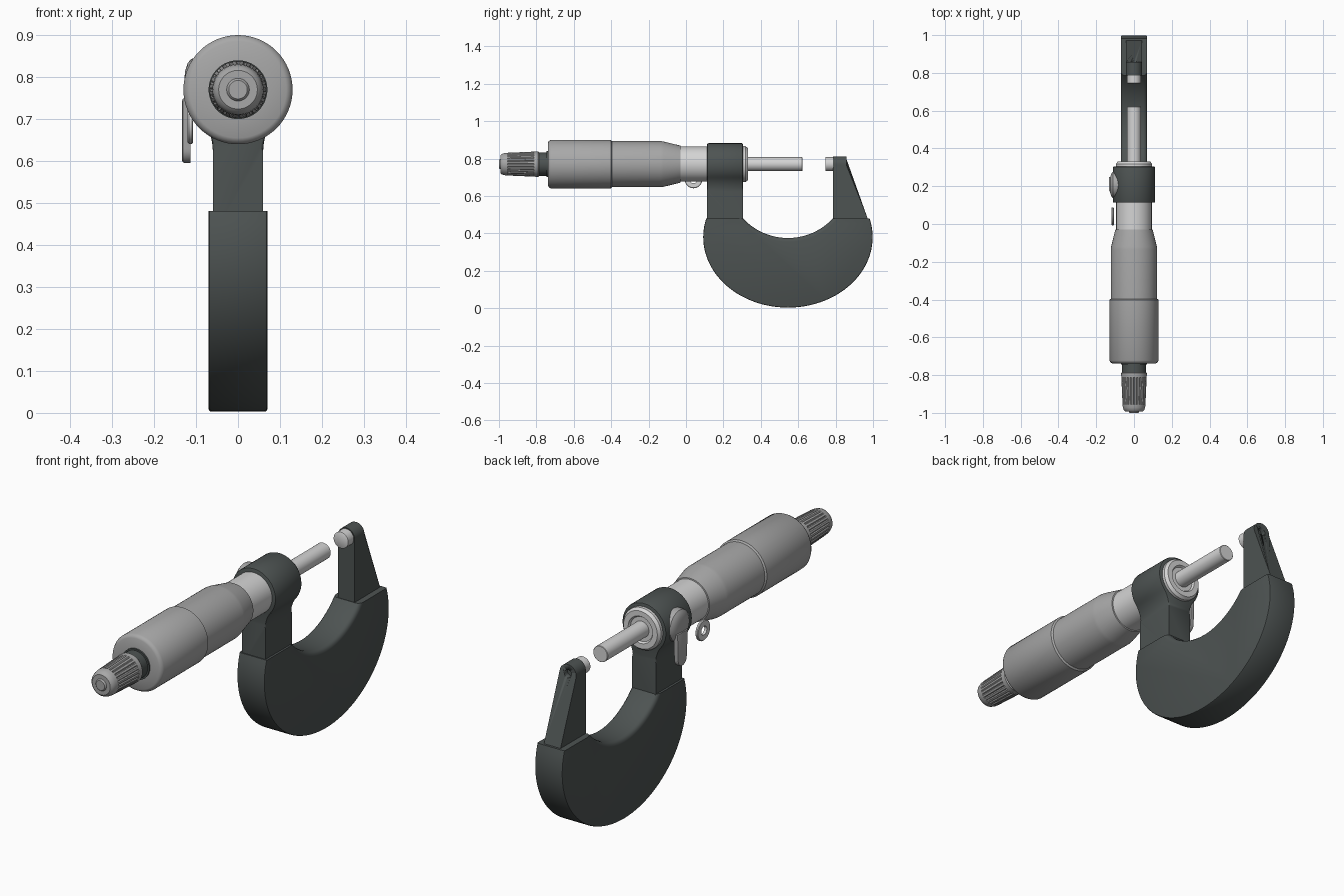
import bpy, bmesh, math
from mathutils import Vector

if "Cube" in bpy.data.objects:
    bpy.data.objects.remove(bpy.data.objects["Cube"])

AXIS_Z = 0.77  # height of the measuring axis


def material(name, rgb):
    m = bpy.data.materials.new(name)
    m.diffuse_color = (*rgb, 1)
    m.use_nodes = True
    m.node_tree.nodes["Principled BSDF"].inputs["Base Color"].default_value = m.diffuse_color
    return m


DARK = material("dark grey paint", (0.075, 0.087, 0.085))
SATIN = material("satin grey steel", (0.39, 0.39, 0.39))
LIGHT = material("light steel", (0.66, 0.66, 0.66))


def finish(bm, name, mat, angle=35):
    bmesh.ops.recalc_face_normals(bm, faces=bm.faces)
    me = bpy.data.meshes.new(name)
    bm.to_mesh(me)
    bm.free()
    me.materials.append(mat)
    me.polygons.foreach_set("use_smooth", [True] * len(me.polygons))
    me.set_sharp_from_angle(angle=math.radians(angle))
    ob = bpy.data.objects.new(name, me)
    bpy.context.collection.objects.link(ob)
    return ob


def lathe(name, mat, profile, n=64, center=(0, 0, AXIS_Z), axis="Y", grooves=()):
    """Revolve (position, radius) pairs; grooves lists profile rows with knurling."""
    bm = bmesh.new()
    c = Vector(center)
    rings = []
    for row, (p, r) in enumerate(profile):
        ring = []
        for i in range(n):
            a = 2 * math.pi * i / n
            rr = r - 0.004 if row in grooves and i % 4 == 0 else r
            u, v = rr * math.cos(a), rr * math.sin(a)
            ring.append(bm.verts.new(c + Vector((u, p, v) if axis == "Y" else (p, u, v))))
        rings.append(ring)
    for a, b in zip(rings, rings[1:]):
        for i in range(n):
            j = (i + 1) % n
            bm.faces.new((a[i], a[j], b[j], b[i]))
    if profile[0] == profile[-1]:
        bmesh.ops.remove_doubles(bm, verts=bm.verts, dist=1e-5)
    else:
        bm.faces.new(rings[0])
        bm.faces.new(rings[-1])
    return finish(bm, name, mat)


def prism(points, lo, hi, axis):
    """Extrude a 2D outline along X (points are y,z) or Y (points are x,z)."""
    bm = bmesh.new()
    place = (lambda p, d: (d, *p)) if axis == "X" else (lambda p, d: (p[0], d, p[1]))
    a = [bm.verts.new(place(p, lo)) for p in points]
    b = [bm.verts.new(place(p, hi)) for p in points]
    bm.faces.new(a)
    bm.faces.new(b)
    for i in range(len(a)):
        j = (i + 1) % len(a)
        bm.faces.new((a[i], a[j], b[j], b[i]))
    bmesh.ops.recalc_face_normals(bm, faces=bm.faces)
    return bm


def bevel(bm, test, offset, segments=2):
    edges = [e for e in bm.edges if test(e)]
    bmesh.ops.bevel(bm, geom=edges, offset=offset, segments=segments,
                    profile=0.5, affect="EDGES", clamp_overlap=True)


def arc(cx, cz, rx, rz, a0, a1, n):
    return [(cx + rx * math.cos(a0 + (a1 - a0) * i / n),
             cz + rz * math.sin(a0 + (a1 - a0) * i / n)) for i in range(n + 1)]


# Frame: crescent grip
t = math.asin(0.10 / 0.375)
outer = arc(0.545, 0.38, 0.453, 0.377, math.pi - t, 2 * math.pi + t, 56)
s = math.asin(0.24 / 0.327)
inner = arc(0.545, 0.702, 0.327, 0.327, -math.pi / 2 + s, -math.pi / 2 - s, 28)
bm = prism(outer + inner, -0.07, 0.07, "X")


def inner_rim(e):
    m = (e.verts[0].co + e.verts[1].co) / 2
    flat = abs(e.verts[0].co.x - e.verts[1].co.x) < 1e-5 and abs(m.x) > 0.069
    return flat and math.hypot(m.y - 0.545, m.z - 0.702) < 0.329 and m.z < 0.479


def outer_rim(e):
    m = (e.verts[0].co + e.verts[1].co) / 2
    flat = abs(e.verts[0].co.x - e.verts[1].co.x) < 1e-5 and abs(m.x) > 0.069
    d = math.hypot((m.y - 0.545) / 0.453, (m.z - 0.38) / 0.377)
    return flat and d > 0.99 and m.z < 0.475


bevel(bm, inner_rim, 0.02, 3)
bevel(bm, outer_rim, 0.006, 2)
finish(bm, "frame_grip", DARK)

# Frame: spindle hub with neck, flared where they meet
fr, hub_r, neck = 0.12, 0.112, 0.06
zc = AXIS_Z - math.sqrt((hub_r + fr) ** 2 - (neck + fr) ** 2)
ang = math.atan2(zc - AXIS_Z, neck + fr)
right = arc(neck + fr, zc, fr, fr, math.pi, math.pi + ang, 8)
top = arc(0, AXIS_Z, hub_r, hub_r, ang, math.pi - ang, 44)
left = [(-x, z) for x, z in reversed(right)]
outline = [(neck, 0.42)] + right + top[1:-1] + left + [(-neck, 0.42)]
bm = prism(outline, 0.113, 0.305, "Y")
bevel(bm, lambda e: abs(e.verts[0].co.y - e.verts[1].co.y) < 1e-5
      and min(v.co.z for v in e.verts) > 0.5, 0.007, 2)
finish(bm, "frame_hub", DARK)

# Frame: tapering anvil arm with rounded top
w = 0.042
levels = [0.44, 0.48, 0.76]
outline = [(w, z) for z in levels] + arc(0, 0.77, w, w, 0, math.pi, 20) \
    + [(-w, z) for z in reversed(levels)]
bm = prism(outline, 0.787, 0.857, "Y")
for v in bm.verts:
    if v.co.y > 0.8:
        v.co.y += max(0, 0.765 - v.co.z) * 0.40
arm = finish(bm, "anvil_arm", DARK)
cutter = lathe("anvil_hole_cutter", DARK, [(0.835, 0.018), (0.95, 0.018)], 32)
cutter.hide_render = True
cutter.hide_viewport = True
cut = arm.modifiers.new("hole", "BOOLEAN")
cut.object = cutter
cut.operation = "DIFFERENCE"

# Anvil, spindle and collar
lathe("anvil", LIGHT, [(0.745, 0.034), (0.747, 0.037), (0.80, 0.037)], 48)
lathe("spindle", LIGHT, [(0.25, 0.037), (0.62, 0.037), (0.622, 0.035)], 48)
lathe("spindle_collar", LIGHT, [(0.28, 0.096), (0.318, 0.096), (0.331, 0.086),
                                (0.331, 0.062), (0.322, 0.056), (0.322, 0.03)])

# Sleeve and thimble
lathe("sleeve", LIGHT, [(-0.10, 0.094), (0.13, 0.094)])
lathe("thimble", SATIN, [(-0.738, 0.05), (-0.738, 0.115), (-0.733, 0.124), (-0.722, 0.130),
                         (-0.402, 0.130), (-0.396, 0.123), (-0.135, 0.123), (-0.12, 0.121),
                         (-0.03, 0.099), (-0.028, 0.092)])

# Ratchet: dark neck and knurled knob
lathe("ratchet_neck", DARK, [(-0.80, 0.063), (-0.745, 0.063), (-0.745, 0.070), (-0.73, 0.070)])
lathe("ratchet_knob", SATIN, [(-1.0, 0.022), (-0.997, 0.025), (-0.993, 0.027), (-0.993, 0.046),
                              (-0.986, 0.054), (-0.972, 0.059), (-0.955, 0.061), (-0.953, 0.061),
                              (-0.815, 0.067), (-0.813, 0.067), (-0.79, 0.068), (-0.785, 0.064)],
      96, grooves=(7, 8))

# Spindle lock: domed pivot and hanging lever
lathe("lock_pivot", SATIN, [(-0.128, 0.020), (-0.126, 0.042), (-0.120, 0.060),
                            (-0.112, 0.070), (-0.104, 0.072), (-0.075, 0.072)],
      48, (0, 0.207, 0.773), "X")
tail = arc(0.213, 0.63, 0.033, 0.035, math.pi, 2 * math.pi, 14) + [(0.25, 0.75), (0.172, 0.75)]
bm = prism(tail, -0.133, -0.113, "X")
bevel(bm, lambda e: max(v.co.x for v in e.verts) < -0.132, 0.006, 2)
finish(bm, "lock_lever", SATIN)

# Small washer beside the sleeve
ring = [(-0.107, 0.020), (-0.107, 0.044), (-0.110, 0.047), (-0.117, 0.047),
        (-0.120, 0.044), (-0.120, 0.020), (-0.107, 0.020)]
lathe("lock_washer", LIGHT, ring, 40, (0, 0.04, 0.688), "X")
